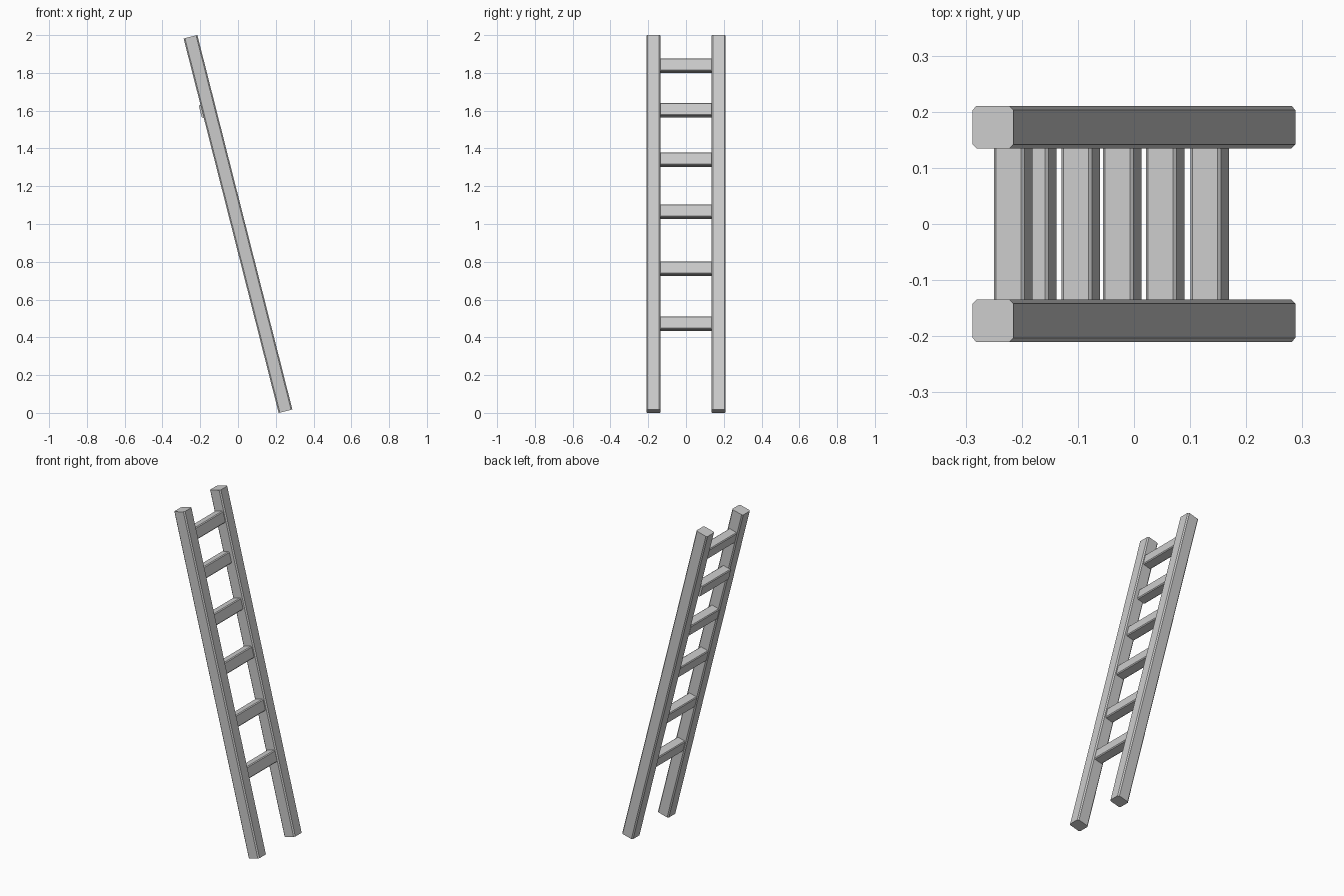
import bpy, bmesh
from math import atan2
from mathutils import Matrix, Vector

if "Cube" in bpy.data.objects:
    bpy.data.objects.remove(bpy.data.objects["Cube"])

LEAN = atan2(0.503, 1.982)   # ladder leans towards -x


def bar(name, w, h, c, length, axis, centre):
    """Chamfered bar with an octagonal section, tilted by the ladder's lean."""
    a, b = w / 2, h / 2
    profile = [(a, b - c), (a - c, b), (c - a, b), (-a, b - c),
               (-a, c - b), (c - a, -b), (a - c, -b), (a, c - b)]
    bm = bmesh.new()
    verts = []
    for u, v in profile:
        p = (u, v, -length / 2) if axis == 'Z' else (u, -length / 2, v)
        verts.append(bm.verts.new(p))
    face = bm.faces.new(verts)
    ext = bmesh.ops.extrude_face_region(bm, geom=[face], use_keep_orig=True)
    step = Vector((0, 0, length)) if axis == 'Z' else Vector((0, length, 0))
    moved = [g for g in ext['geom'] if isinstance(g, bmesh.types.BMVert)]
    bmesh.ops.translate(bm, verts=moved, vec=step)
    bmesh.ops.recalc_face_normals(bm, faces=bm.faces[:])
    bm.transform(Matrix.Rotation(-LEAN, 4, 'Y'))
    mesh = bpy.data.meshes.new(name)
    bm.to_mesh(mesh)
    bm.free()
    ob = bpy.data.objects.new(name, mesh)
    ob.location = centre
    bpy.context.collection.objects.link(ob)
    return ob


# Side rails
for side, y in (("left", 0.1725), ("right", -0.1725)):
    bar(f"{side}_rail", 0.075, 0.075, 0.007, 2.045, 'Z', (0, y, 1.0))

# Rungs, slightly unevenly placed (x, z)
rungs = [(0.135, 0.472), (0.056, 0.763), (-0.021, 1.065),
         (-0.095, 1.340), (-0.1725, 1.602), (-0.215, 1.838)]
for i, (x, z) in enumerate(rungs, 1):
    bar(f"rung_{i}", 0.056, 0.069, 0.005, 0.274, 'Y', (x, 0, z))
